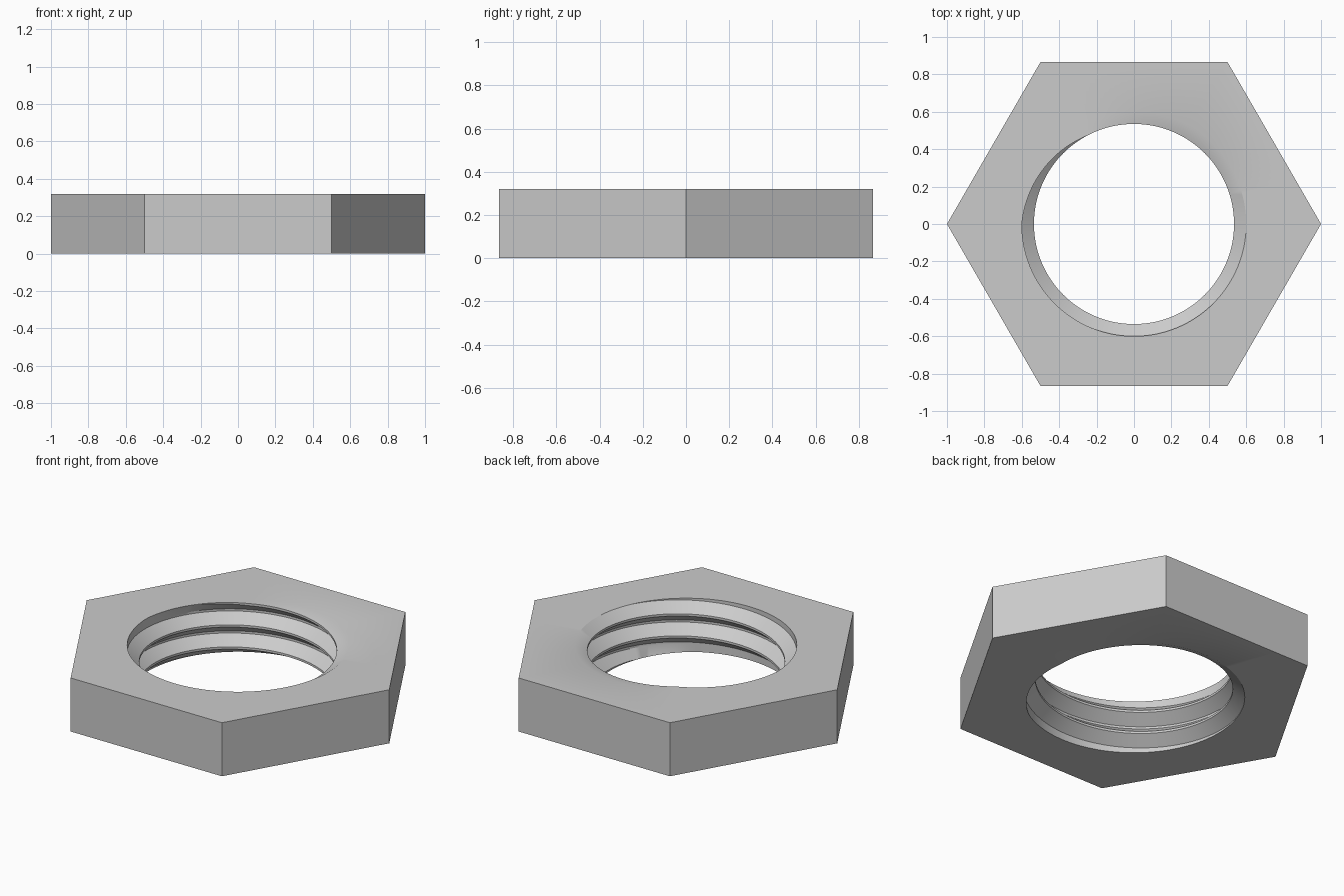
import bpy, bmesh, math

cube = bpy.data.objects.get("Cube")
if cube:
    bpy.data.objects.remove(cube, do_unlink=True)

HEIGHT = 0.32
PITCH = 0.132
MAJOR, MINOR = 0.6, 0.535
START = 335      # angle where the thread runs out at the top
STEPS = 144
TURNS = 4
FLANK, FLAT = 0.4 * PITCH, 0.1 * PITCH
RUNOUT = 0.17 * PITCH

steel = bpy.data.materials.new("steel grey")
steel.use_nodes = True
grey = (0.6, 0.6, 0.6, 1)
steel.diffuse_color = grey
steel.node_tree.nodes["Principled BSDF"].inputs["Base Color"].default_value = grey


def clamp(value, low, high):
    return max(low, min(high, value))


def hex_radius(angle):
    """Distance from the axis to the hexagon's edge."""
    return math.cos(math.pi / 6) / math.cos(angle % (math.pi / 3) - math.pi / 6)


def section(step):
    """Closed radial section: outer wall, top, thread, bottom."""
    turn = step / STEPS
    angle = math.radians(START) + turn * math.tau
    outer = hex_radius(angle)
    points = [(outer, 0), (outer, HEIGHT), (MAJOR, HEIGHT)]
    for k in range(TURNS):
        root = HEIGHT + (turn - k) * PITCH
        crest_top = root - FLANK
        crest_low = crest_top - FLAT
        # crests fade into the wall where they leave the nut
        over = max(crest_top - HEIGHT, -crest_low, 0)
        crest = MINOR + (MAJOR - MINOR) * clamp(over / RUNOUT, 0, 1)
        for radius, z in ((MAJOR, root), (crest, crest_top),
                          (crest, crest_low), (MAJOR, crest_low - FLANK)):
            points.append((radius, clamp(z, 0, HEIGHT)))
    points.append((MAJOR, 0))
    return [(r * math.cos(angle), r * math.sin(angle), z) for r, z in points]


# Threaded hexagonal nut
bm = bmesh.new()
columns = [[bm.verts.new(p) for p in section(i)] for i in range(STEPS + 1)]
for a, b in zip(columns, columns[1:]):
    for j in range(len(a)):
        n = (j + 1) % len(a)
        bm.faces.new((a[j], b[j], b[n], a[n]))
bmesh.ops.remove_doubles(bm, verts=bm.verts[:], dist=0.0001)
bmesh.ops.dissolve_degenerate(bm, edges=bm.edges[:], dist=0.0001)
bmesh.ops.recalc_face_normals(bm, faces=bm.faces[:])

mesh = bpy.data.meshes.new("hex_nut")
bm.to_mesh(mesh)
bm.free()
mesh.materials.append(steel)
nut = bpy.data.objects.new("hex_nut", mesh)
bpy.context.collection.objects.link(nut)

bpy.ops.object.select_all(action='DESELECT')
nut.select_set(True)
bpy.context.view_layer.objects.active = nut
bpy.ops.object.shade_smooth_by_angle(angle=math.radians(30))
